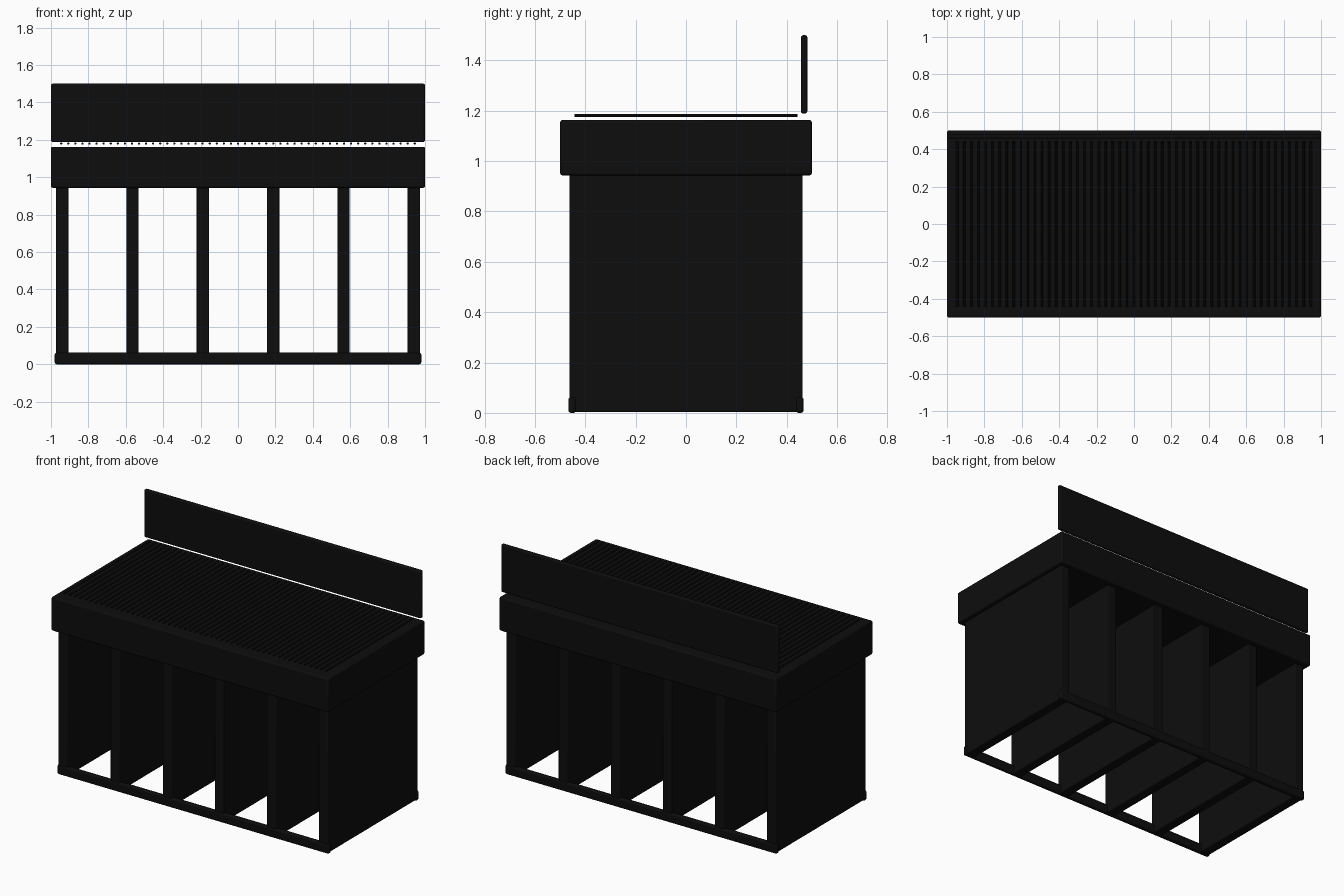
import bpy
import math

if "Cube" in bpy.data.objects:
    bpy.data.objects.remove(bpy.data.objects["Cube"])

BLACK = (0.004, 0.004, 0.004, 1.0)
mat = bpy.data.materials.new("matte black")
mat.use_nodes = True
mat.diffuse_color = BLACK
mat.node_tree.nodes["Principled BSDF"].inputs["Base Color"].default_value = BLACK


def box(name, x, y, z, bevel):
    """Rounded box from (min, max) ranges on each axis."""
    ranges = (x, y, z)
    bpy.ops.mesh.primitive_cube_add(size=1, location=[sum(r) / 2 for r in ranges])
    ob = bpy.context.object
    ob.name = name
    ob.scale = [r[1] - r[0] for r in ranges]
    bpy.ops.object.transform_apply(location=False, rotation=False, scale=True)
    ob.data.materials.append(mat)
    mod = ob.modifiers.new("rounded edges", "BEVEL")
    mod.width = bevel
    mod.segments = 3
    bpy.ops.object.shade_smooth_by_angle()
    return ob


# Counter block and the thin board standing behind it
box("counter_top", (-1, 1), (-0.5, 0.5), (0.943, 1.163), 0.01)
box("back_board", (-1, 1), (0.456, 0.482), (1.188, 1.5), 0.01)

# Six upright divider panels
PANELS = 6
for i in range(PANELS):
    x = -0.94 + 1.88 * i / (PANELS - 1)
    box(f"divider_panel_{i + 1}", (x - 0.033, x + 0.033), (-0.463, 0.463),
        (0.004, 0.95), 0.005)

# Bottom rails along front and back
for name, side in (("front_rail", -1), ("back_rail", 1)):
    y = sorted((side * 0.437, side * 0.467))
    box(name, (-0.98, 0.98), y, (0.0, 0.062), 0.01)

# Row of thin rods lying just above the counter
RODS = 51
for i in range(RODS):
    x = -0.945 + 1.89 * i / (RODS - 1)
    bpy.ops.mesh.primitive_cylinder_add(vertices=12, radius=0.006, depth=0.885,
                                        location=(x, 0, 1.18),
                                        rotation=(math.pi / 2, 0, 0))
    rod = bpy.context.object
    rod.name = f"top_rod_{i + 1}"
    rod.data.materials.append(mat)
    bpy.ops.object.shade_smooth_by_angle()
